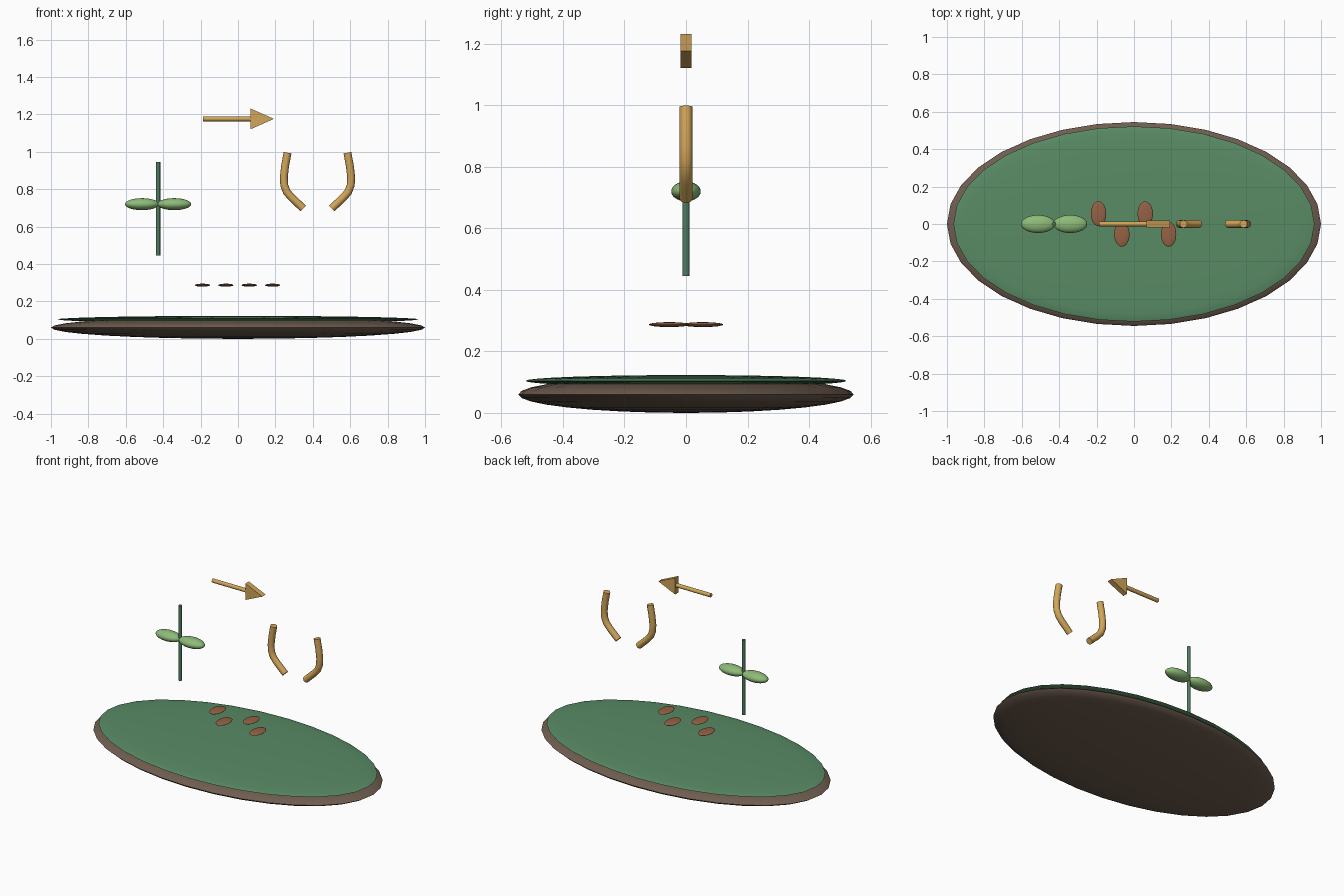
import bpy, bmesh, math

if "Cube" in bpy.data.objects:
    bpy.data.objects.remove(bpy.data.objects["Cube"])


def material(name, rgb):
    m = bpy.data.materials.new(name)
    m.diffuse_color = (*rgb, 1)
    m.use_nodes = True
    m.node_tree.nodes["Principled BSDF"].inputs["Base Color"].default_value = m.diffuse_color
    return m


SOIL = material("soil_brown", (0.16, 0.11, 0.08))
GRASS = material("grass_green", (0.10, 0.26, 0.13))
STEM = material("stem_green", (0.08, 0.20, 0.12))
LEAF = material("leaf_green", (0.27, 0.50, 0.19))
SEED = material("seed_brown", (0.30, 0.12, 0.06))
GOLD = material("gold", (0.65, 0.38, 0.10))


def finish(name, mat, smooth=True):
    o = bpy.context.object
    o.name = name
    o.data.materials.append(mat)
    if smooth:
        bpy.ops.object.shade_smooth_by_angle(angle=math.radians(40))
    return o


def ellipsoid(name, loc, radii, mat, seg=32, rings=16):
    bpy.ops.mesh.primitive_uv_sphere_add(segments=seg, ring_count=rings, radius=1, location=loc)
    bpy.context.object.scale = radii
    bpy.ops.object.transform_apply(location=False, rotation=False, scale=True)
    return finish(name, mat)


def rod(name, loc, r, length, mat, rot=(0, 0, 0)):
    bpy.ops.mesh.primitive_cylinder_add(vertices=16, radius=r, depth=length, location=loc, rotation=rot)
    return finish(name, mat)


# Oval ground with a grassy cover
ellipsoid("soil_base", (0, 0, 0.06), (1, 0.545, 0.06), SOIL)
ellipsoid("grass_cover", (0, 0, 0.104), (0.965, 0.522, 0.019), GRASS)

# Row of alternating seeds
for i in range(4):
    ellipsoid(f"seed_{i + 1}", (-0.19 + 0.125 * i, 0.055 * (-1) ** i, 0.287),
              (0.041, 0.066, 0.008), SEED)

# Sprout: stem and two leaves
SX = -0.427
rod("sprout_stem", (SX, 0, 0.695), 0.0115, 0.5, STEM)
for side, name in ((-1, "leaf_left"), (1, "leaf_right")):
    ellipsoid(name, (SX + side * 0.086, 0, 0.72), (0.091, 0.048, 0.032), LEAF)

# Arrow: round shaft and flat triangular head
rod("arrow_shaft", (-0.058, 0, 1.176), 0.013, 0.256, GOLD, (0, math.pi / 2, 0))
bm = bmesh.new()
face = bm.faces.new([bm.verts.new((x, -0.018, z))
                     for x, z in ((0.068, 1.121), (0.192, 1.176), (0.068, 1.231))])
ext = bmesh.ops.extrude_face_region(bm, geom=[face])
bmesh.ops.translate(bm, vec=(0, 0.036, 0),
                    verts=[v for v in ext["geom"] if isinstance(v, bmesh.types.BMVert)])
bmesh.ops.recalc_face_normals(bm, faces=bm.faces)
mesh = bpy.data.meshes.new("arrow_head")
bm.to_mesh(mesh)
bm.free()
head = bpy.data.objects.new("arrow_head", mesh)
mesh.materials.append(GOLD)
bpy.context.collection.objects.link(head)

# Pair of cupping curved bars, mirrored about x = 0.425
PATH = [(0.160, 0.995), (0.173, 0.925), (0.180, 0.865), (0.178, 0.822),
        (0.164, 0.785), (0.138, 0.755), (0.108, 0.727), (0.076, 0.697)]
for side, name in ((-1, "curved_bar_left"), (1, "curved_bar_right")):
    c = bpy.data.curves.new(name, "CURVE")
    c.dimensions = "3D"
    c.bevel_depth = 0.021
    c.bevel_resolution = 4
    c.use_fill_caps = True
    s = c.splines.new("POLY")
    s.points.add(len(PATH) - 1)
    for p, (dx, z) in zip(s.points, PATH):
        p.co = (0.425 + side * dx, 0, z, 1)
    o = bpy.data.objects.new(name, c)
    bpy.context.collection.objects.link(o)
    bpy.ops.object.select_all(action="DESELECT")
    o.select_set(True)
    bpy.context.view_layer.objects.active = o
    bpy.ops.object.convert(target="MESH")
    finish(name, GOLD)
